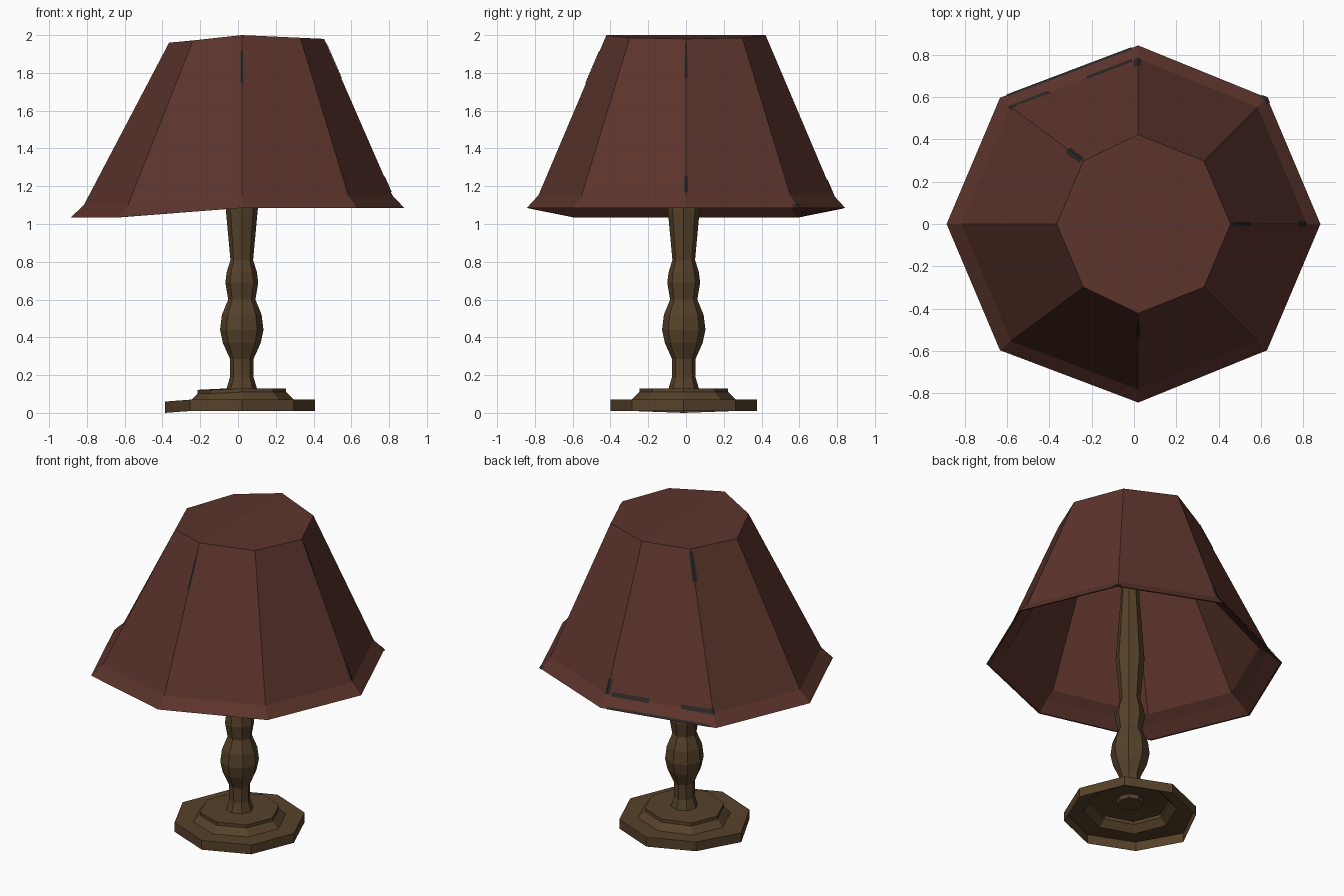
import bpy, bmesh, math

if "Cube" in bpy.data.objects:
    bpy.data.objects.remove(bpy.data.objects["Cube"])

SIDES = 8


def material(name, rgb):
    m = bpy.data.materials.new(name)
    m.diffuse_color = (*rgb, 1)
    m.use_nodes = True
    m.node_tree.nodes["Principled BSDF"].inputs["Base Color"].default_value = m.diffuse_color
    return m


fabric = material("red brown shade", (0.107, 0.034, 0.025))
wood = material("brown wood", (0.094, 0.054, 0.023))
wear = material("dark grey wear", (0.024, 0.021, 0.021))


def make_object(name, bm, mat):
    me = bpy.data.meshes.new(name)
    bm.to_mesh(me)
    bm.free()
    me.materials.append(mat)
    ob = bpy.data.objects.new(name, me)
    bpy.context.collection.objects.link(ob)


def corner(i, r, z, centre, tweak, ysc):
    """Corner i of an octagon, moved by the part's lean rule."""
    a = (i % SIDES) * math.tau / SIDES
    c, s = math.cos(a), math.sin(a)
    dx, dz = tweak(c, r, z) if tweak else (0, 0)
    return (centre[0] + r * c + dx, centre[1] + r * s * ysc, z + dz)


def cap(bm, ring, flip=False):
    """Close a ring with two halves that meet on a ridge along y."""
    for half in (ring[2:7], ring[6:] + ring[:3]):
        f = bm.faces.new(half)
        if flip:
            f.normal_flip()


def lathe(name, profile, centre, mat, tweak=None, bottom=False, top=False, ysc=1.0):
    """Eight-sided flat-faced turning of (radius, height) points."""
    bm = bmesh.new()
    rings = [[bm.verts.new(corner(i, r, z, centre, tweak, ysc)) for i in range(SIDES)]
             for r, z in profile]
    for lo, hi in zip(rings, rings[1:]):
        for i in range(SIDES):
            j = (i + 1) % SIDES
            bm.faces.new((lo[i], lo[j], hi[j], hi[i]))
    if bottom:
        cap(bm, rings[0], flip=True)
    if top:
        cap(bm, rings[-1])
    make_object(name, bm, mat)


# Shade: hollow, its left side hanging lower and leaning outwards
def shade_lean(c, r, z):
    t = max(0, min(1, (z - 1.15) / 0.85))
    if c < -0.1:
        return 0.098 * (z - 1.54), -0.05 * (1 - t) + 0.04 * c * t
    if c > 0.1:
        return 0.006 * t, -0.02 * c * t
    return 0, 0


OUTER = [(0.86, 1.085), (0.797, 1.152), (0.43, 2.0)]
SHADE_AT = (0.02, 0)
lathe("lampshade", [(0.405, 1.95), (0.73, 1.185), (0.785, 1.145), (0.85, 1.085)] + OUTER,
      SHADE_AT, fabric, shade_lean, bottom=True, top=True, ysc=0.98)


# Worn marks: thin dark patches just proud of the shade, along its seams
def on_shade(u, v):
    """Point at side u (0-8) and height v (0 rim, 1 crease, 2 top)."""
    k = min(int(v), 1)
    (r0, z0), (r1, z1) = OUTER[k], OUTER[k + 1]
    r, z = r0 + (r1 - r0) * (v - k) + 0.004, z0 + (z1 - z0) * (v - k)
    i = math.floor(u)
    a, b = (corner(n, r, z, SHADE_AT, shade_lean, 0.98) for n in (i, i + 1))
    return [p + (q - p) * (u - i) for p, q in zip(a, b)]


bm = bmesh.new()
marks = [  # sides from, seam, to; heights from, to
    (2.96, 3, 3.05, 1.8, 1.98), (1.98, 2, 2.03, 1.0, 1.1), (2.97, 3, 3.02, 0.9, 1.03),
    (2.05, 2.5, 2.95, 0.0, 0.18), (2.05, 2.2, 2.4, 0.9, 1.02), (2.7, 2.85, 2.97, 0.9, 1.02),
    (0.96, 1, 1.04, 0.0, 0.3), (7.98, 8, 8.02, 1.75, 1.97), (7.98, 8, 8.02, 1.02, 1.12),
    (5.98, 6, 6.02, 1.7, 1.9)]
for u0, u1, u2, v0, v1 in marks:
    for a, b in ((u0, u1), (u1, u2)):
        bm.faces.new([bm.verts.new(on_shade(u, v))
                      for u, v in ((a, v0), (b, v0), (b, v1), (a, v1))])
make_object("shade_wear", bm, wear)


# Base: stepped foot, hollow underneath, its left corner dropped
def base_lean(c, r, z):
    if c < -0.9 and r > 0.3:
        return -0.02, -0.01
    if c < -0.1 and 0.1 < r < 0.3:
        return 0, -0.008
    return 0, 0


lathe("base",
      [(0.387, 0.01), (0.387, 0.07), (0.275, 0.07), (0.235, 0.11),
       (0.235, 0.13), (0.07, 0.13)],
      (0.02, -0.012), wood, base_lean)

# Stem: turned baluster running up into the shade
lathe("stem",
      [(0.075, 0.105), (0.08, 0.13), (0.062, 0.19), (0.062, 0.285), (0.1, 0.37),
       (0.115, 0.44), (0.105, 0.52), (0.072, 0.6), (0.087, 0.69), (0.08, 0.745),
       (0.06, 0.81), (0.085, 1.08), (0.055, 1.5), (0.05, 1.92)],
      (0.02, -0.012), wood, bottom=True, top=True)
